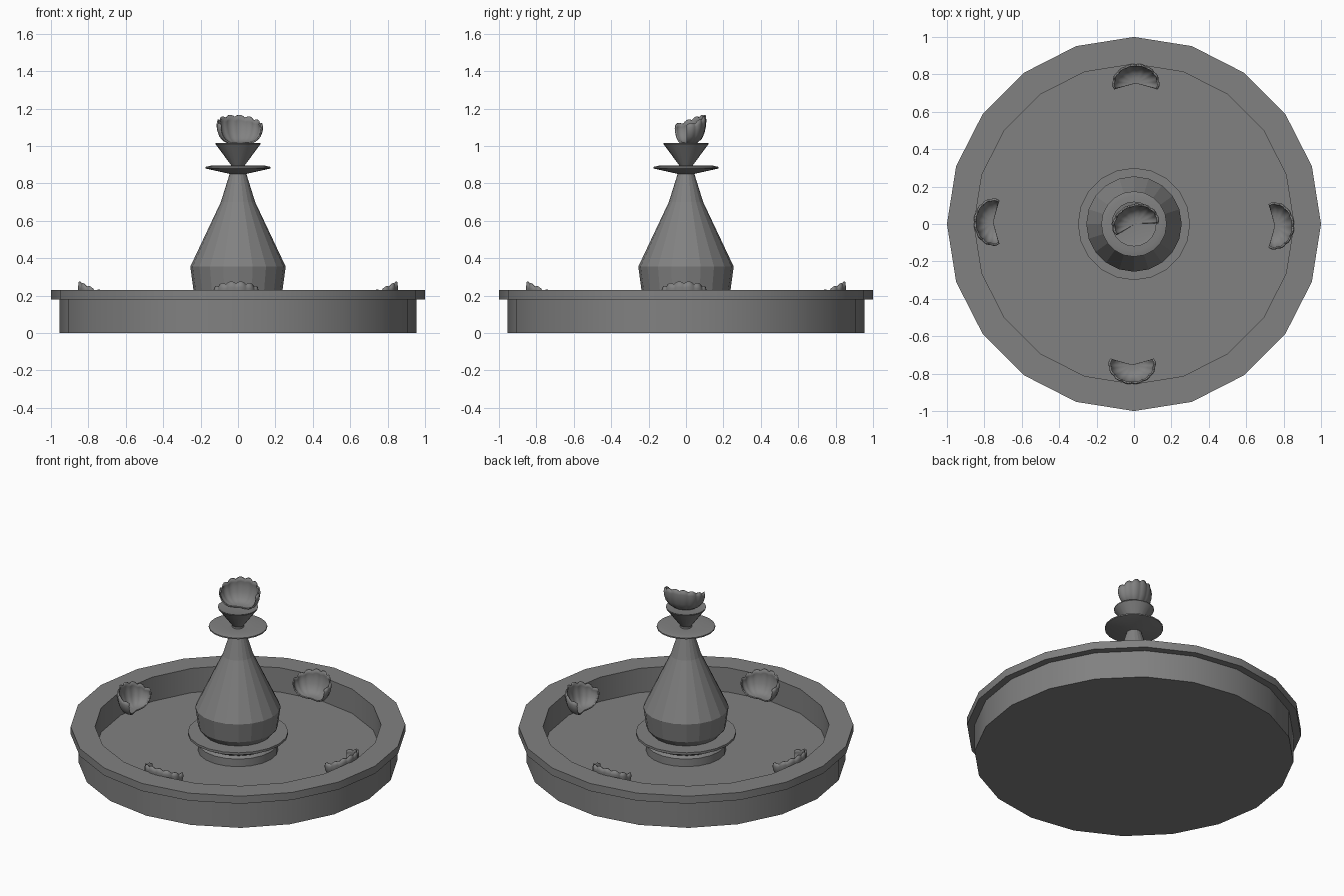
import bpy, bmesh
from math import sin, cos, pi, radians

if "Cube" in bpy.data.objects:
    bpy.data.objects.remove(bpy.data.objects["Cube"])

SIDES = 20
stone = bpy.data.materials.new("dark_stone")
stone.diffuse_color = (0.22, 0.22, 0.22, 1)
stone.use_nodes = True
stone.node_tree.nodes["Principled BSDF"].inputs["Base Color"].default_value = stone.diffuse_color


def finish(name, bm, smooth_angle=None):
    bmesh.ops.recalc_face_normals(bm, faces=bm.faces)
    me = bpy.data.meshes.new(name)
    bm.to_mesh(me)
    bm.free()
    me.materials.append(stone)
    ob = bpy.data.objects.new(name, me)
    bpy.context.collection.objects.link(ob)
    if smooth_angle:
        bpy.ops.object.select_all(action='DESELECT')
        bpy.context.view_layer.objects.active = ob
        ob.select_set(True)
        bpy.ops.object.shade_smooth_by_angle(angle=radians(smooth_angle))
    return ob


def lathe(name, profile, smooth_angle=None):
    """Turn (radius, z) points around z; open ends are capped."""
    bm = bmesh.new()
    rings = []
    for r, z in profile:
        rings.append([bm.verts.new((r * cos(2 * pi * i / SIDES),
                                    r * sin(2 * pi * i / SIDES), z))
                      for i in range(SIDES)])
    for a, b in zip(rings, rings[1:]):
        for i in range(SIDES):
            j = (i + 1) % SIDES
            bm.faces.new((a[i], a[j], b[j], b[i]))
    bm.faces.new(rings[0])
    bm.faces.new(rings[-1])
    return finish(name, bm, smooth_angle)


# Basin with overhanging rim and sunken floor
lathe("basin", [(0.955, 0), (0.955, 0.18), (1, 0.18), (1, 0.23),
                (0.855, 0.23), (0.855, 0.07)], 30)

# Pedestal and collar under the column
lathe("pedestal", [(0.24, 0.06), (0.24, 0.12), (0.225, 0.135),
                   (0.30, 0.175), (0.30, 0.19)], 30)

# Bulbous tapering column
lathe("column", [(0.20, 0.185), (0.238, 0.23), (0.255, 0.355),
                 (0.092, 0.70), (0.042, 0.86)])

# Shallow dish
lathe("upper_dish", [(0.04, 0.85), (0.175, 0.88), (0.175, 0.888),
                     (0.145, 0.895), (0.03, 0.882)], 25)

# Flared cup
lathe("top_cup", [(0.035, 0.875), (0.035, 0.895), (0.12, 1.01),
                  (0.12, 1.015), (0.10, 1.01)], 25)


def shell(name, loc, turn):
    """Scalloped half bowl, open towards local -y."""
    lobes, per, spread = 8, 6, radians(108)
    prof = [(0.04, 0.0), (0.3, 0.01), (0.55, 0.05), (0.76, 0.18), (0.9, 0.38),
            (0.98, 0.62), (1.0, 0.82), (0.96, 1.0)]
    bm = bmesh.new()
    n = lobes * per
    rows = []
    for h, v in prof:
        row = []
        for i in range(n + 1):
            a = -spread + 2 * spread * i / n
            rib = abs(sin(pi * i / per))
            k = h * (0.97 + 0.04 * rib)
            z = v * (0.105 + 0.045 * max(cos(a), 0)) + 0.012 * v ** 4 * (rib - 0.6)
            row.append(bm.verts.new((0.122 * k * sin(a) + 0.01,
                                     0.1 * k * cos(a), z)))
        rows.append(row)
    for p, q in zip(rows, rows[1:]):
        for i in range(n):
            bm.faces.new((p[i], p[i + 1], q[i + 1], q[i]))
    bm.faces.new(rows[0])
    ob = finish(name, bm, 50)
    ob.location = loc
    ob.rotation_euler.z = turn
    mod = ob.modifiers.new("thickness", 'SOLIDIFY')
    mod.thickness = 0.008
    mod.offset = 0


# Shell ornaments: one on the cup, four on the basin wall
shell("top_shell", (0, 0, 1.013), radians(16))
for i in range(4):
    t = i * pi / 2
    shell(f"wall_shell_{i + 1}", (-0.752 * sin(t), 0.752 * cos(t), 0.122), t)
